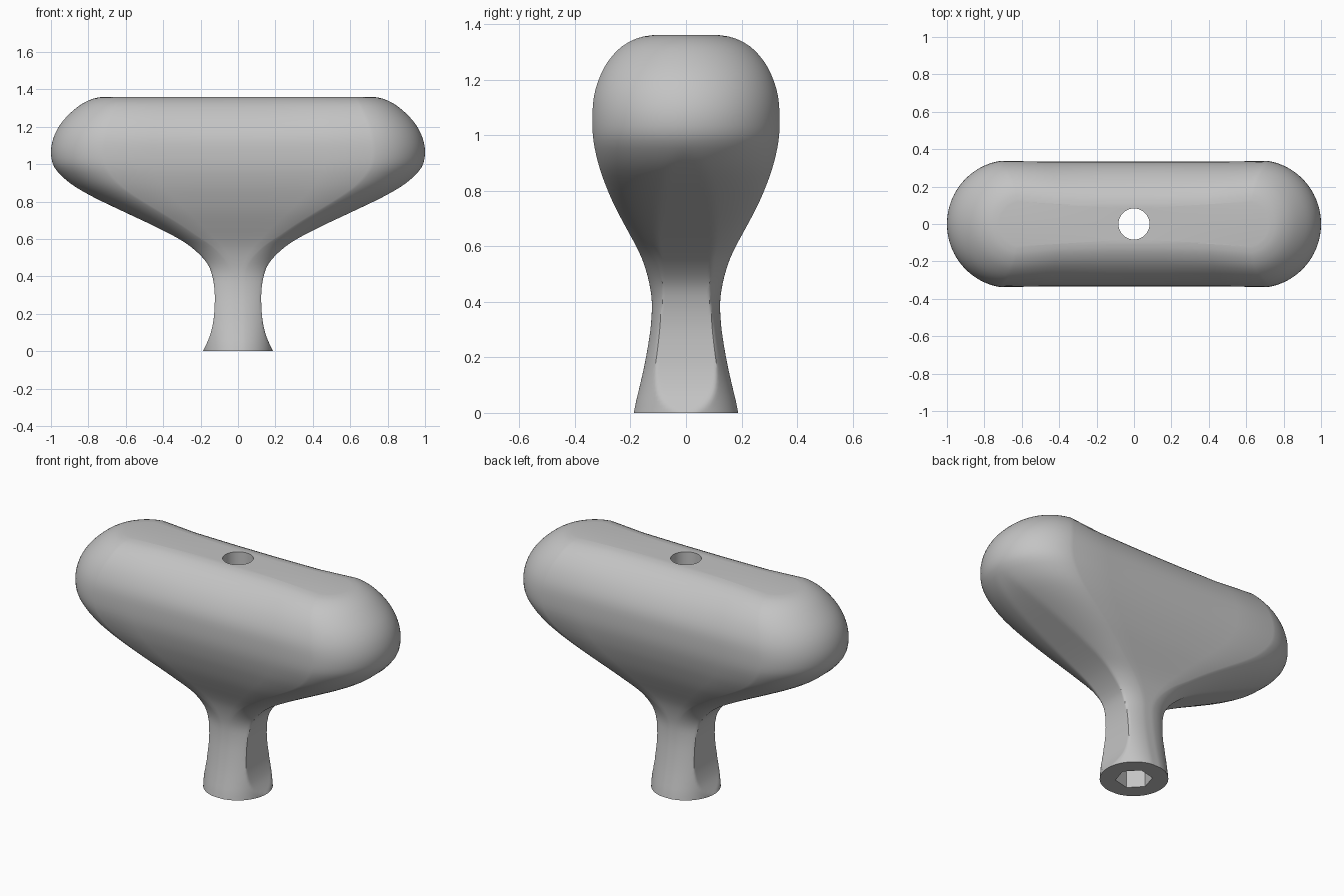
import bpy, bmesh, math

cube = bpy.data.objects.get("Cube")
if cube:
    bpy.data.objects.remove(cube, do_unlink=True)

SIDES = 96
STEPS = 3
STEM_R = 0.188
HOLE_R = 0.083
HEX_R = 0.103
HEX_DEPTH = 0.5
ANGLES = [(i + 0.5) * math.tau / SIDES for i in range(SIDES)]

# Outer profile: height, half width in x, half depth in y
PROFILE = [
    (0, .188, .188), (.04, .168, .18), (.09, .148, .168), (.16, .132, .152),
    (.24, .125, .137), (.32, .125, .126), (.4, .137, .123), (.47, .165, .133),
    (.54, .23, .153), (.6, .315, .18), (.67, .45, .218), (.75, .62, .26),
    (.83, .785, .294), (.9, .9, .317), (.98, .98, .334), (1.06, 1, .338),
    (1.14, .987, .332), (1.21, .952, .311), (1.27, .9, .278),
    (1.32, .838, .23), (1.35, .775, .172), (1.36, .72, .12),
]


def spline(points, steps):
    """Smooth curve through the profile points."""
    result = []
    last = len(points) - 1
    for i in range(last):
        p, q, r, s = (points[min(max(i + k, 0), last)] for k in (-1, 0, 1, 2))
        for j in range(steps):
            t = j / steps
            result.append([
                b + t / 2 * (c - a + t * (2 * a - 5 * b + 4 * c - d
                                          + t * (3 * (b - c) + d - a)))
                for a, b, c, d in zip(p, q, r, s)])
    result.append(points[last])
    return result


def grip_section(z, a, b):
    """Capsule outline with cut ends low down and a slight waist on top."""
    end = max(b, STEM_R) if z < 1 else b
    cut = 0.05 * max(0, min(1, (0.95 - z) / 0.55)) if z > 0.4 else 0
    cut = max(cut, STEM_R - a)
    stretch = max(a + cut - end, 0)
    shoulder = max(z - 1.1, 0) / 0.26
    pinch = (0.015 + 0.16 * shoulder ** 2) * min(1, stretch * 2)
    ring = []
    for t in ANGLES:
        along = max(-1, min(1, math.cos(t) / 0.15))
        x = end * math.cos(t) + stretch * along
        y = b * max(-1, min(1, 1.011 * math.sin(t)))
        waist = 1 - pinch * (1 - along ** 4)
        ring.append((max(-a, min(a, x)), y * waist, z))
    return ring


def circle_section(z):
    return [(HOLE_R * math.cos(t), HOLE_R * math.sin(t), z) for t in ANGLES]


def hex_section(z):
    ring = []
    for t in ANGLES:
        turn = (t - ANGLES[3]) % (math.pi / 3) - math.pi / 6
        r = HEX_R * math.cos(math.pi / 6) / math.cos(turn)
        ring.append((r * math.cos(t), r * math.sin(t), z))
    return ring


# Outer skin, then down the bolt hole and out of the hexagonal socket
sections = [grip_section(*p) for p in spline(PROFILE, STEPS)]
sections += [circle_section(PROFILE[-1][0]), circle_section(HEX_DEPTH),
             hex_section(HEX_DEPTH), hex_section(0)]

bm = bmesh.new()
rings = [[bm.verts.new(co) for co in ring] for ring in sections]
for k, low in enumerate(rings):
    high = rings[(k + 1) % len(rings)]
    for i in range(SIDES):
        j = (i + 1) % SIDES
        bm.faces.new((low[i], low[j], high[j], high[i]))
bmesh.ops.recalc_face_normals(bm, faces=bm.faces)
mesh = bpy.data.meshes.new("handle_grip")
bm.to_mesh(mesh)
bm.free()

handle = bpy.data.objects.new("handle_grip", mesh)
bpy.context.collection.objects.link(handle)

# Plain grey finish
grey = bpy.data.materials.new("plain_grey")
grey.use_nodes = True
colour = (0.55, 0.55, 0.55, 1)
grey.diffuse_color = colour
grey.node_tree.nodes["Principled BSDF"].inputs["Base Color"].default_value = colour
mesh.materials.append(grey)

bpy.ops.object.select_all(action="DESELECT")
handle.select_set(True)
bpy.context.view_layer.objects.active = handle
bpy.ops.object.shade_smooth_by_angle(angle=math.radians(35))
